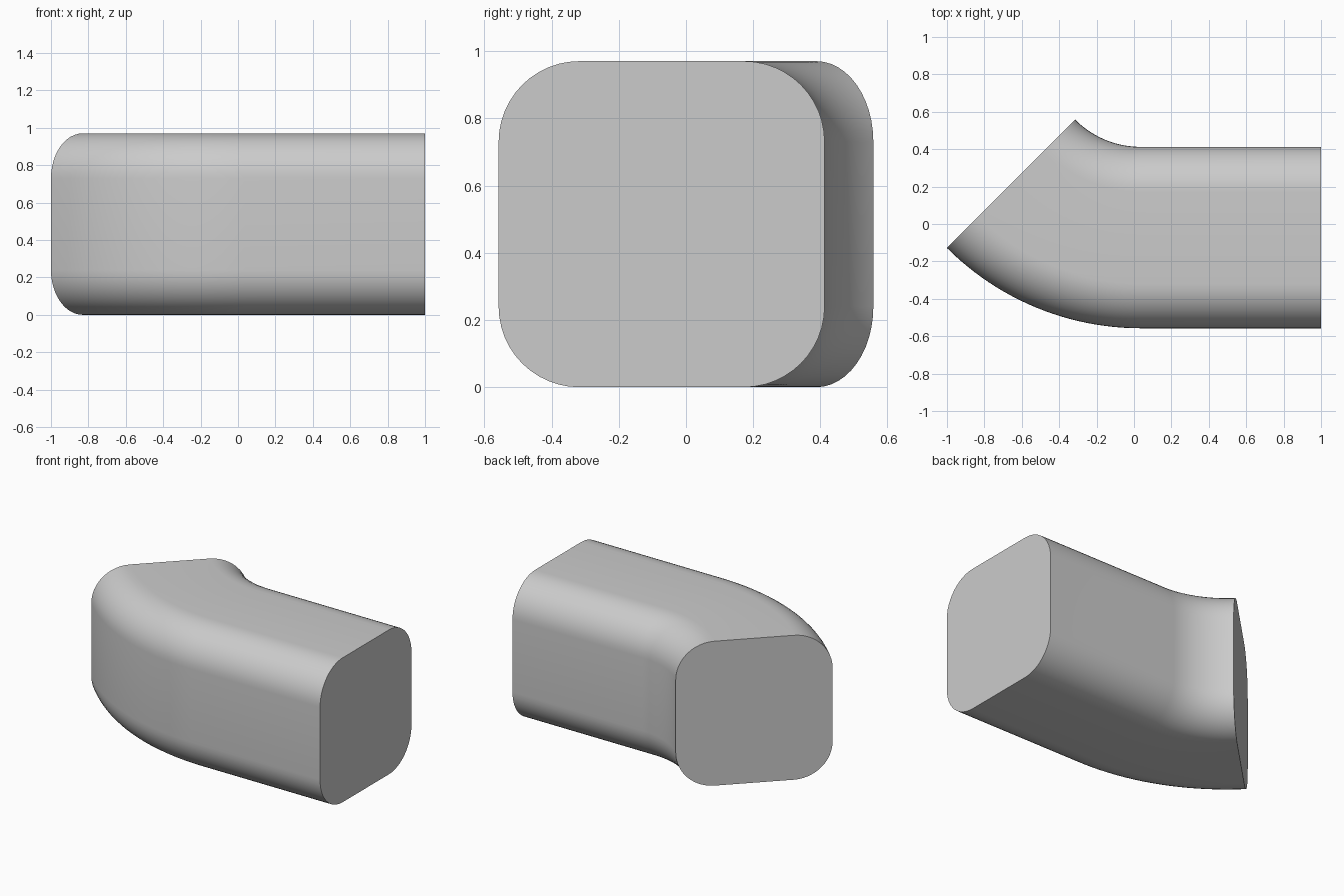
import bpy, bmesh, math
from mathutils import Matrix, Vector

cube = bpy.data.objects.get("Cube")
if cube:
    bpy.data.objects.remove(cube, do_unlink=True)

SIZE = 0.97            # width and height of the section
CORNER = 0.24          # section corner radius
FRONT = -0.5575        # y of the front wall
BEND_X = 0.036         # where the straight run meets the bend
OUTER = 1.465          # outer bend radius
BEND_STEPS, CORNER_STEPS = 24, 12

# Grey material
grey = bpy.data.materials.new("light grey")
grey.use_nodes = True
colour = (0.6, 0.6, 0.6, 1)
grey.diffuse_color = colour
grey.node_tree.nodes["Principled BSDF"].inputs["Base Color"].default_value = colour


def rounded_square(x):
    """Rounded square section standing in the YZ plane at x."""
    middle = Vector((x, FRONT + SIZE / 2, SIZE / 2))
    inset = SIZE / 2 - CORNER
    points = []
    for quarter, (sy, sz) in enumerate([(1, 1), (-1, 1), (-1, -1), (1, -1)]):
        for i in range(CORNER_STEPS + 1):
            a = math.pi / 2 * (quarter + i / CORNER_STEPS)
            points.append(middle + Vector((0, sy * inset + CORNER * math.cos(a),
                                           sz * inset + CORNER * math.sin(a))))
    return points


# Sections along the path: straight end, then the 45 degree bend
pivot = Vector((BEND_X, FRONT + OUTER, 0))
sections = [rounded_square(1)]
for i in range(BEND_STEPS + 1):
    turn = Matrix.Rotation(-math.pi / 4 * i / BEND_STEPS, 3, 'Z')
    sections.append([pivot + turn @ (p - pivot) for p in rounded_square(BEND_X)])

# Skin the sections and cap both ends
bm = bmesh.new()
rings = [[bm.verts.new(p) for p in section] for section in sections]
for a, b in zip(rings, rings[1:]):
    for i in range(len(a)):
        j = (i + 1) % len(a)
        bm.faces.new((a[i], a[j], b[j], b[i]))
bm.faces.new(rings[0])
bm.faces.new(rings[-1])
bmesh.ops.recalc_face_normals(bm, faces=bm.faces)
mesh = bpy.data.meshes.new("bent_duct")
bm.to_mesh(mesh)
bm.free()
mesh.materials.append(grey)

duct = bpy.data.objects.new("bent_duct", mesh)
bpy.context.collection.objects.link(duct)
bpy.ops.object.select_all(action='DESELECT')
duct.select_set(True)
bpy.context.view_layer.objects.active = duct
bpy.ops.object.shade_smooth_by_angle(angle=math.radians(30))
